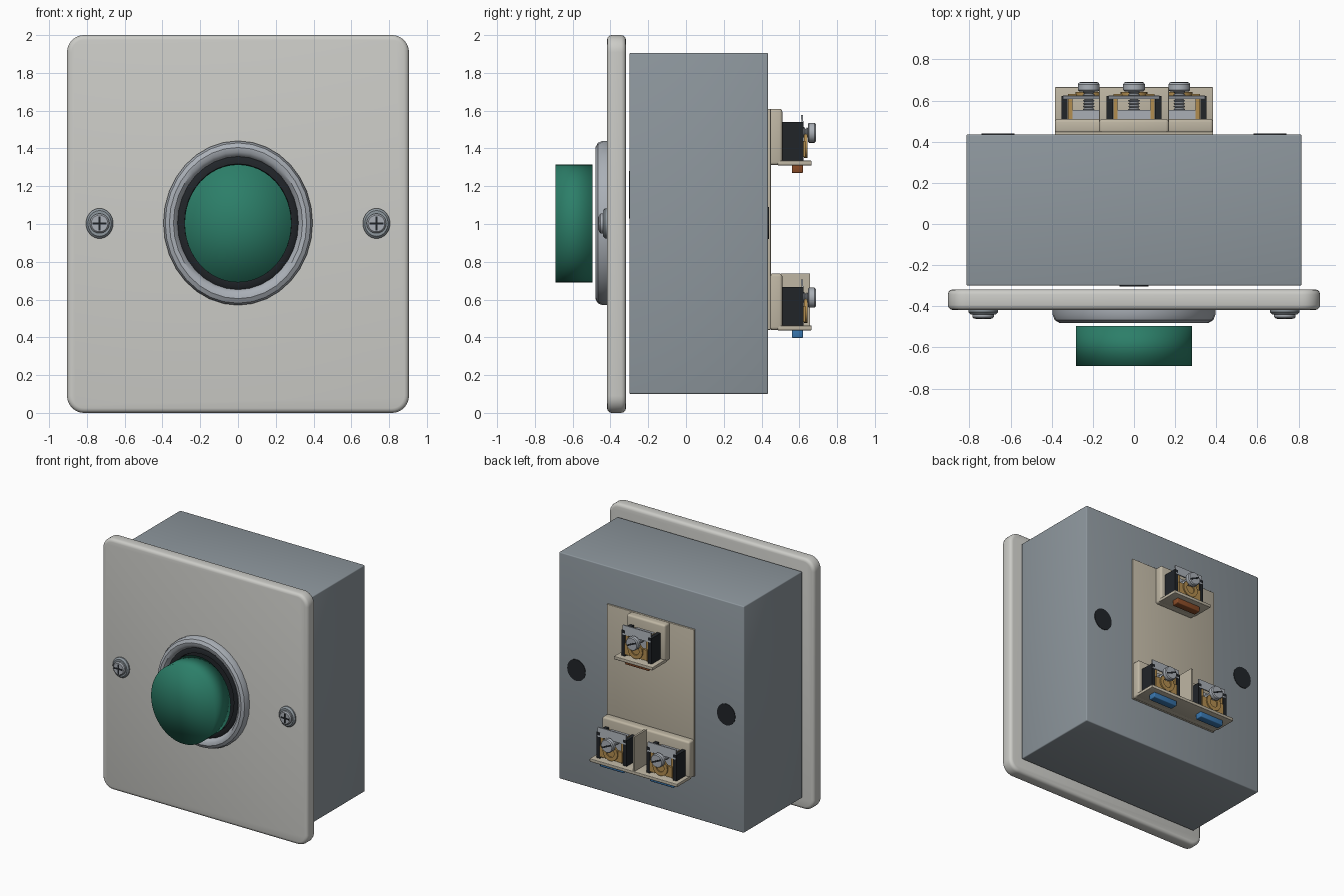
import bpy, bmesh, math
from mathutils import Matrix, Vector

if "Cube" in bpy.data.objects:
    bpy.data.objects.remove(bpy.data.objects["Cube"])


def mat(name, r, g, b):
    m = bpy.data.materials.new(name)
    m.diffuse_color = (r, g, b, 1)
    m.use_nodes = True
    m.node_tree.nodes["Principled BSDF"].inputs["Base Color"].default_value = m.diffuse_color
    return m


WHITE = mat("off_white", .60, .60, .57)
STEEL = mat("blue_grey", .27, .31, .34)
METAL = mat("bright_metal", .40, .43, .47)
DARK = mat("black", .015, .018, .022)
GREEN = mat("green", .025, .21, .14)
BEIGE = mat("beige", .52, .47, .37)
BRASS = mat("brass", .45, .27, .08)
BROWN = mat("brown", .25, .07, .02)
BLUE = mat("blue", .04, .18, .42)


def finish(name, bm, m, angle=35):
    bmesh.ops.recalc_face_normals(bm, faces=bm.faces)
    me = bpy.data.meshes.new(name)
    bm.to_mesh(me)
    bm.free()
    me.materials.append(m)
    ob = bpy.data.objects.new(name, me)
    bpy.context.collection.objects.link(ob)
    bpy.ops.object.select_all(action='DESELECT')
    ob.select_set(True)
    bpy.context.view_layer.objects.active = ob
    bpy.ops.object.shade_smooth_by_angle(angle=math.radians(angle))
    return ob


def box(name, x, y, z, m, bevel=0, corner=0, spin=0):
    """Box from (min, max) ranges; corner rounds the edges along y, spin turns it about y."""
    bm = bmesh.new()
    bmesh.ops.create_cube(bm, size=1)
    size = Vector((x[1] - x[0], y[1] - y[0], z[1] - z[0]))
    mid = Vector((x[0] + x[1], y[0] + y[1], z[0] + z[1])) / 2
    bmesh.ops.scale(bm, vec=size, verts=bm.verts)
    if corner:
        along = [e for e in bm.edges if abs(e.verts[0].co.y - e.verts[1].co.y) > 1e-4]
        bmesh.ops.bevel(bm, geom=along, offset=corner, segments=8, profile=.5, affect='EDGES')
    if bevel:
        edges = [e for e in bm.edges if e.calc_face_angle(0) > 1]
        bmesh.ops.bevel(bm, geom=edges, offset=bevel, segments=3, profile=.5, affect='EDGES')
    bmesh.ops.transform(bm, matrix=Matrix.Translation(mid) @ Matrix.Rotation(spin, 4, 'Y'), verts=bm.verts)
    return finish(name, bm, m)


def lathe(name, prof, cx, cz, m, sx=1, sz=1, n=32, closed=False, angle=35):
    """Turn (radius, y) points about a y axis, with separate x and z scale."""
    bm = bmesh.new()
    rings = []
    for r, y in prof:
        if r == 0:
            rings.append([bm.verts.new((cx, y, cz))] * n)
        else:
            rings.append([bm.verts.new((cx + r * sx * math.cos(t), y, cz + r * sz * math.sin(t)))
                          for t in (2 * math.pi * i / n for i in range(n))])
    pairs = list(zip(rings, rings[1:])) + ([(rings[-1], rings[0])] if closed else [])
    for a, b in pairs:
        for i in range(n):
            j = (i + 1) % n
            bm.faces.new(dict.fromkeys((a[i], a[j], b[j], b[i])))
    return finish(name, bm, m, angle)


# wall box and face plate
box("back_box", (-.815, .815), (-.30, .435), (.10, 1.905), STEEL, bevel=.008)
box("face_plate", (-.905, .905), (-.418, -.318), (0, 2), WHITE, bevel=.025, corner=.09)

# cable opening and rear mounting holes
lathe("front_knockout", [(0, -.303), (1, -.303), (1, -.295), (0, -.295)], 0, 1.155, DARK, .07, .125)
for s, side in ((-1, "left"), (1, "right")):
    lathe(side + "_mount_hole", [(0, .43), (1, .43), (1, .439), (0, .439)], s * .66, 1.005, DARK, .08, .085)

# oval bezel, dark recess, push button
lathe("bezel_ring", [(.80, -.415), (1, -.415), (1, -.443), (.975, -.467), (.92, -.48),
                     (.865, -.477), (.82, -.46), (.80, -.44)], 0, 1.005, METAL, .395, .435, closed=True)
lathe("bezel_insert", [(0, -.415), (.81, -.415), (.81, -.45), (.78, -.458), (.72, -.458),
                       (.71, -.435), (0, -.435)], 0, 1.005, DARK, .395, .435)
lathe("push_button", [(0, -.495), (1, -.495), (1, -.69), (0, -.69)], 0, 1.003, GREEN, .283, .312,
      n=48, angle=180)

# face plate screws with cross slots
for s, side in ((-1, "left"), (1, "right")):
    x = s * .733
    lathe(side + "_screw_washer", [(0, -.41), (1, -.41), (1, -.428), (.85, -.44), (0, -.44)],
          x, 1.003, STEEL, .072, .08)
    lathe(side + "_screw_head", [(0, -.43), (.052, -.43), (.052, -.452), (.044, -.46), (0, -.46)],
          x, 1.003, METAL)
    box(side + "_slot_across", (x - .037, x + .037), (-.462, -.45), (.997, 1.009), DARK)
    box(side + "_slot_upright", (x - .006, x + .006), (-.462, -.45), (.966, 1.04), DARK)

# contact carrier on the back
box("carrier_plate", (-.385, .385), (.43, .449), (.44, 1.61), BEIGE, bevel=.004)


def base(name, half, dz):
    box(name + "_base", (-half, half), (.44, .51), (1.312 + dz, 1.61 + dz), BEIGE, bevel=.015)
    box(name + "_ledge", (-half, half), (.485, .665), (1.31 + dz, 1.335 + dz), BEIGE, bevel=.004)


def terminal(name, x, dz, tab):
    def part(label, xr, yr, zr, m, **k):
        return box(name + "_" + label, (x + xr[0], x + xr[1]), yr, (zr[0] + dz, zr[1] + dz), m, **k)
    # insulating cheeks and brass clamp
    for a, side in ((-1, "left"), (1, "right")):
        part(side + "_cheek", sorted((a * .103, a * .133)), (.50, .623), (1.333, 1.54), DARK)
        part(side + "_clamp_arm", sorted((a * .08, a * .10)), (.50, .618), (1.345, 1.525), BRASS)
    part("contact", (-.08, .08), (.50, .555), (1.345, 1.53), METAL)
    part("clamp_front", (-.10, .10), (.612, .632), (1.355, 1.44), BRASS)
    lathe(name + "_clamp_ring", [(.035, .625), (.065, .625), (.065, .642), (.035, .642)],
          x, 1.415 + dz, BRASS, n=24, closed=True)
    # blank marker strip, leaning slightly back
    strip = part("marker", (-.125, .125), (.614, .624), (1.505, 1.578), METAL)
    for v in strip.data.vertices:
        v.co.y -= (v.co.z - 1.505 - dz) * .08
    # threaded screw
    thread = [(0, .55)]
    for i in range(7):
        thread += [(.02, .55 + i * .014), (.029, .557 + i * .014)]
    lathe(name + "_thread", thread + [(.02, .65), (0, .65)], x, 1.483 + dz, METAL, n=20)
    lathe(name + "_screw_head", [(0, .645), (.046, .645), (.053, .651), (.053, .679), (.047, .687), (0, .687)],
          x, 1.483 + dz, METAL, n=24)
    part("screw_slot", (-.045, .045), (.68, .689), (1.477, 1.489), DARK, spin=math.radians(25))
    # coloured tab below the ledge
    part("tab", (-.105, .105), (.56, .62), (1.27, 1.315), tab, bevel=.006)


LOW = -.873
base("upper", .17, 0)
base("lower", .385, LOW)
box("lower_divider", (-.008, .008), (.50, .657), (.455, .737), BEIGE)
terminal("upper_terminal", 0, 0, BROWN)
terminal("lower_left_terminal", -.22, LOW, BLUE)
terminal("lower_right_terminal", .22, LOW, BLUE)
